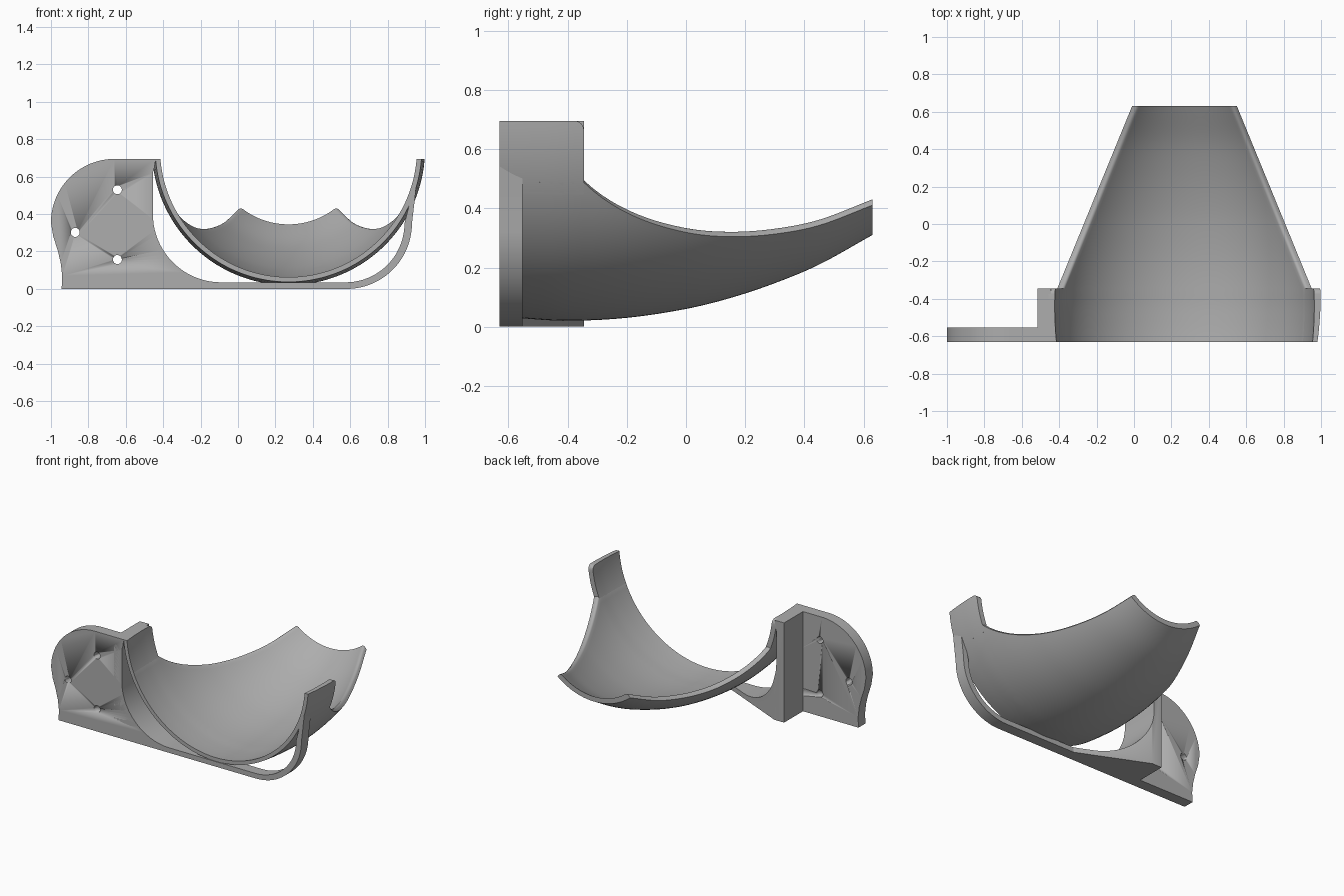
import bpy, bmesh, math
from mathutils import Vector

if "Cube" in bpy.data.objects:
    bpy.data.objects.remove(bpy.data.objects["Cube"])

CX, CZ = 0.27, 0.75             # axis of the scoop
FRONT, PLATE_BACK, TAB_BACK, BACK = -0.63, -0.553, -0.345, 0.63

grey = bpy.data.materials.new("plain grey")
grey.diffuse_color = (0.42, 0.42, 0.42, 1)
grey.use_nodes = True
grey.node_tree.nodes["Principled BSDF"].inputs["Base Color"].default_value = grey.diffuse_color


def finish(name, bm):
    bmesh.ops.recalc_face_normals(bm, faces=bm.faces)
    me = bpy.data.meshes.new(name)
    bm.to_mesh(me)
    bm.free()
    ob = bpy.data.objects.new(name, me)
    bpy.context.collection.objects.link(ob)
    me.materials.append(grey)
    bpy.ops.object.select_all(action='DESELECT')
    ob.select_set(True)
    bpy.context.view_layer.objects.active = ob
    bpy.ops.object.shade_smooth_by_angle(angle=math.radians(32))
    return ob


def extrude_xz(outline, y0, y1):
    bm = bmesh.new()
    face = bm.faces.new([bm.verts.new((x, y0, z)) for x, z in outline])
    ext = bmesh.ops.extrude_face_region(bm, geom=[face])
    for v in ext["geom"]:
        if isinstance(v, bmesh.types.BMVert):
            v.co.y = y1
    return bm


def loft(sections):
    bm = bmesh.new()
    rings = [[bm.verts.new(p) for p in s] for s in sections]
    n = len(rings[0])
    for a, b in zip(rings, rings[1:]):
        for i in range(n):
            j = (i + 1) % n
            bm.faces.new((a[i], a[j], b[j], b[i]))
    bm.faces.new(rings[0])
    bm.faces.new(rings[-1])
    return bm


def arc(cx, cz, r, a0, a1, n=20):
    return [(cx + r * math.cos(math.radians(a0 + (a1 - a0) * i / n)),
             cz + r * math.sin(math.radians(a0 + (a1 - a0) * i / n))) for i in range(n + 1)]


# Scoop keel: height of the outer underside along y
KEEL = [(-0.63, 0.037), (-0.55, 0.028), (-0.4, 0.02), (-0.2, 0.03), (0, 0.06),
        (0.15, 0.097), (0.3, 0.147), (0.45, 0.21), (0.63, 0.31)]


def r_out(y):
    # smooth interpolation through the keel points
    k = max(i for i in range(len(KEEL) - 1) if KEEL[i][0] <= y + 1e-9)
    (xa, za), (xb, zb) = KEEL[k], KEEL[k + 1]

    def slope(i):
        a, b = KEEL[max(i - 1, 0)], KEEL[min(i + 1, len(KEEL) - 1)]
        return (b[1] - a[1]) / (b[0] - a[0])
    h = xb - xa
    t = (y - xa) / h
    z = ((2*t**3 - 3*t*t + 1) * za + (t**3 - 2*t*t + t) * h * slope(k)
         + (3*t*t - 2*t**3) * zb + (t**3 - t*t) * h * slope(k + 1))
    return CZ - z


def r_in(y):
    return r_out(y) - (0.026 + 0.009 * min(1, (y - FRONT) / 0.25))


def polar(y, r, a):
    return (CX + r * math.sin(a), y, CZ - r * math.cos(a))


def rim_angle(y):
    half = 0.68 - (max(y, TAB_BACK) - TAB_BACK) * 0.41
    return math.asin(half / r_out(max(y, TAB_BACK)))


# Scoop shell with tapering, softly rounded rim
def shell_section(y, n=56):
    a, ro, ri = rim_angle(y), r_out(y), r_in(y)
    f = 0.018
    outer = [polar(y, ro, -a + 2 * a * i / n) for i in range(n + 1)]
    b = a - f / ri
    inner = [polar(y, ri, b - 2 * b * i / n) for i in range(n + 1)]

    def fillet(s):
        return [polar(y, ri + f * (1 - math.sin(t)), s * (b + f * math.cos(t) / ri))
                for t in (0, math.pi / 8, math.pi / 4, 3 * math.pi / 8)]
    return outer + fillet(1) + inner + fillet(-1)[::-1]


ys = [FRONT + (TAB_BACK - FRONT) * i / 8 for i in range(8)]
ys += [TAB_BACK + (BACK - TAB_BACK) * i / 32 for i in range(33)]
finish("scoop_shell", loft([shell_section(y) for y in ys]))


# Raised side tabs at the wide end, level top with a rounded rear corner
def tab_section(y, side, n=12):
    d = max(0, y - (TAB_BACK - 0.03))
    top = 0.665 + math.sqrt(max(0, 0.03**2 - d * d))
    a0 = rim_angle(TAB_BACK) - 0.06
    pts = []
    for r, order in ((r_out(y), range(n + 1)), (r_in(y), range(n, -1, -1))):
        a1 = math.acos((CZ - top) / r)
        pts += [polar(y, r, side * (a0 + (a1 - a0) * i / n)) for i in order]
    return pts


tab_ys = [FRONT + (TAB_BACK - 0.03 - FRONT) * i / 7 for i in range(8)]
tab_ys += [TAB_BACK - 0.03 + 0.03 * math.sin(math.pi / 2 * i / 6) for i in range(1, 7)]
for side, label in ((-1, "left"), (1, "right")):
    finish(label + "_tab", loft([tab_section(y, side) for y in tab_ys]))

# Mounting plate, base strip and curved right support in one front profile
left_inner = [(-0.447, 0.65), (-0.455, 0.62)] + arc(-0.09, 0.4, 0.365, 180, 270)
right_inner = arc(0.575, 0.35, 0.315, 270, 360) + [(0.915, 0.45), (0.94, 0.56)]
right_outer = [(0.956, 0.58), (0.943, 0.46)] + arc(0.58, 0.35, 0.35, 0, -90)
plate_left = [(-0.943, 0), (-0.94, 0.07), (-0.948, 0.14), (-0.965, 0.21), (-0.988, 0.28)]
plate_left += arc(-0.66, 0.355, 0.34, 180, 90, 28)
plate = finish("mounting_plate", extrude_xz(
    plate_left + [(-0.44, 0.695)] + left_inner + right_inner + right_outer, FRONT, PLATE_BACK))

# Three screw holes
for i, (x, z) in enumerate([(-0.645, 0.53), (-0.87, 0.302), (-0.645, 0.157)]):
    cutter = finish("hole_cutter_%d" % i, extrude_xz(arc(x, z, 0.024, 0, 345, 23), -0.7, -0.5))
    cutter.hide_render = True
    cutter.hide_set(True)
    mod = plate.modifiers.new("hole", 'BOOLEAN')
    mod.object = cutter
    mod.solver = 'EXACT'

# Deep left block that narrows along the base into the front strip
block = extrude_xz([(-0.515, 0), (-0.515, 0.695), (-0.445, 0.695)] + left_inner
                   + [(0.05, 0.035), (0.05, 0)], FRONT, TAB_BACK)
p, q = Vector((-0.44, TAB_BACK, 0)), Vector((0.03, PLATE_BACK, 0))
normal = Vector((p.y - q.y, q.x - p.x, 0))
cut = bmesh.ops.bisect_plane(block, geom=block.verts[:] + block.edges[:] + block.faces[:],
                             plane_co=p, plane_no=normal, clear_outer=True)
bmesh.ops.holes_fill(block, edges=[e for e in block.edges if e.is_boundary], sides=0)
finish("side_block", block)
